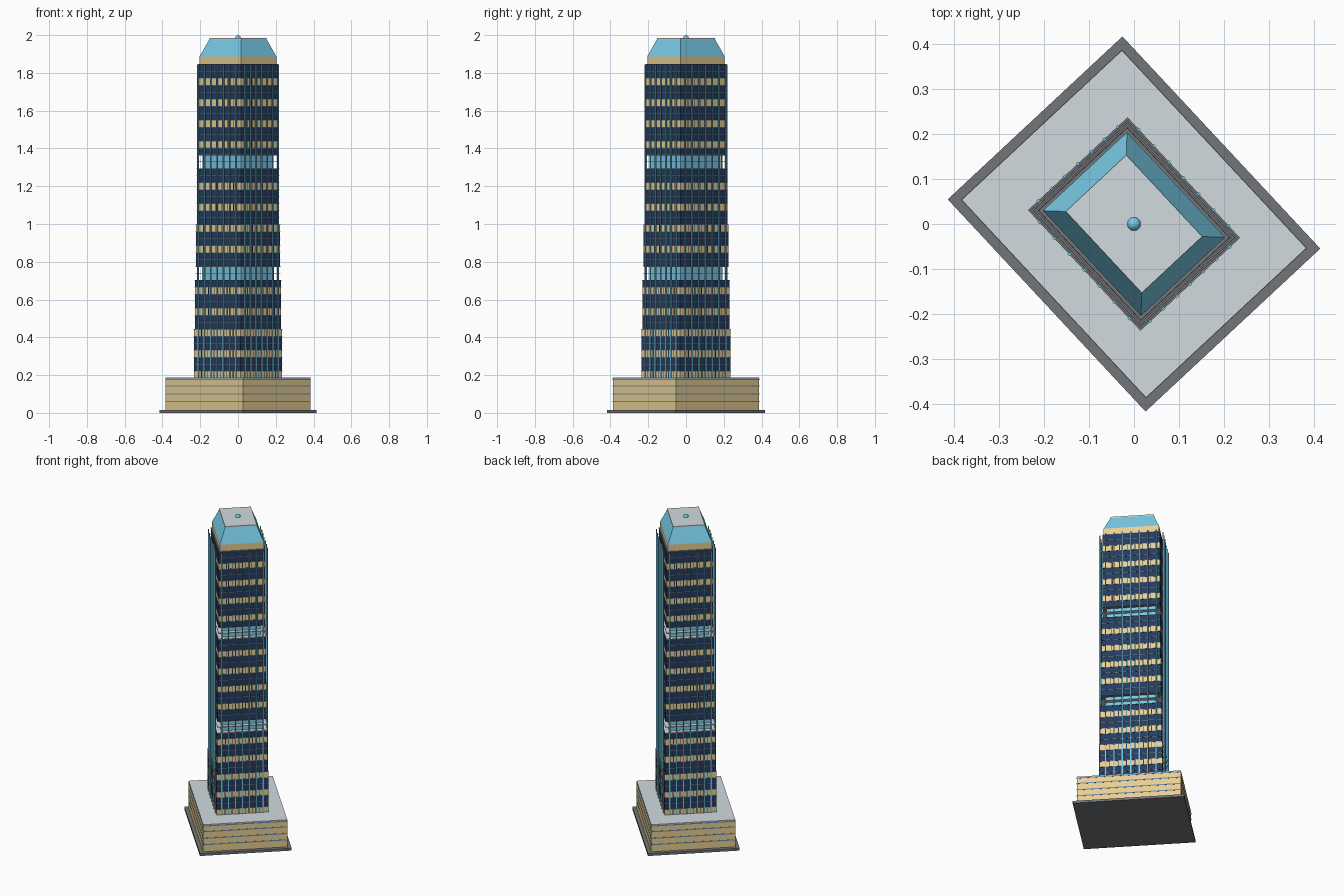
import bpy
import bmesh
import math

cube = bpy.data.objects.get("Cube")
if cube:
    bpy.data.objects.remove(cube, do_unlink=True)

TURN = math.radians(43)


def material(name, *srgb):
    lin = [c / 12.92 if c < 0.04 else ((c + 0.055) / 1.055) ** 2.4 for c in srgb]
    mat = bpy.data.materials.new(name)
    mat.use_nodes = True
    mat.diffuse_color = (*lin, 1)
    bsdf = mat.node_tree.nodes["Principled BSDF"]
    bsdf.inputs["Base Color"].default_value = (*lin, 1)
    return mat


TAN = material("sandstone", 0.92, 0.82, 0.59)
NAVY = material("navy glass", 0.14, 0.23, 0.37)
TEAL = material("sky glass", 0.47, 0.79, 0.90)
ROOF = material("pale grey roof", 0.82, 0.86, 0.88)
DARK = material("charcoal stone", 0.45, 0.46, 0.47)
STRIPE = material("slate blue glass", 0.42, 0.54, 0.68)


def block(bm, z0, z1, low, high=None):
    """Four-sided block; low and high are (x0, x1, y0, y1) rectangles."""
    rings = []
    for z, (x0, x1, y0, y1) in ((z0, low), (z1, high or low)):
        rings.append([bm.verts.new((x, y, z))
                      for x, y in ((x0, y0), (x1, y0), (x1, y1), (x0, y1))])
    a, b = rings
    bm.faces.new(a[::-1])
    bm.faces.new(b)
    for i in range(4):
        j = (i + 1) % 4
        bm.faces.new((a[i], a[j], b[j], b[i]))


def rect(hx, hy, grow=0.0):
    return (-hx - grow, hx + grow, -hy - grow, hy + grow)


def finish(bm, name, mat):
    bmesh.ops.recalc_face_normals(bm, faces=bm.faces)
    mesh = bpy.data.meshes.new(name)
    bm.to_mesh(mesh)
    bm.free()
    mesh.materials.append(mat)
    obj = bpy.data.objects.new(name, mesh)
    obj.rotation_euler.z = TURN
    bpy.context.collection.objects.link(obj)
    return obj


def single(name, mat, z0, z1, low, high=None):
    bm = bmesh.new()
    block(bm, z0, z1, low, high)
    return finish(bm, name, mat)


# Podium with thin glazing bands
PX, PY = 0.244, 0.301
single("ground_plate", DARK, 0, 0.015, rect(0.266, 0.323))
single("podium", TAN, 0.015, 0.182, rect(PX, PY))
single("podium_roof", ROOF, 0.182, 0.187, rect(PX, PY))
bm = bmesh.new()
for z in (0.06, 0.1, 0.142, 0.178):
    block(bm, z - 0.003, z + 0.003, rect(PX, PY, 0.001))
finish(bm, "podium_window_bands", STRIPE)

# Tower dimensions: the walls step inward in small stages
HX, HY = 0.151, 0.183
BASE, FLOOR, COUNT = 0.185, 0.0369, 45
TOP = BASE + FLOOR * COUNT
RECESSED = (14, 15, 30, 31)
STEPS = (7, 14, 22, 30)


def inset(k):
    return -0.004 * sum(k >= s for s in STEPS)


def upright(bm, z0, z1, t, side, along_x, d, width, near, far):
    """Vertical strip on one wall, at fraction t of the wall's half width."""
    hx, hy = HX + d, HY + d
    span, wall = (hx, hy) if along_x else (hy, hx)
    a, b = sorted((side * (wall + near), side * (wall + far)))
    strip = (t * span - width / 2, t * span + width / 2)
    block(bm, z0, z1, strip + (a, b) if along_x else (a, b) + strip)


WALLS = [(along_x, side) for along_x in (True, False) for side in (-1, 1)]
FINS, REACH = 7, 0.8

# Floors: two navy floors between sandstone ones, with two recessed levels
tan_bm, navy_bm, recess_bm, ledge_bm, deck_bm, post_bm = [bmesh.new() for _ in range(6)]
for k in range(COUNT):
    z = BASE + k * FLOOR
    d = inset(k)
    if k in RECESSED:
        block(recess_bm, z, z + FLOOR, rect(HX, HY, d - 0.023))
    else:
        block(tan_bm if k % 3 == 0 else navy_bm, z, z + FLOOR, rect(HX, HY, d - 0.001))
    # Window posts centred between the fins of the sandstone floors
    if k % 3 == 0 and k not in RECESSED:
        for along_x, side in WALLS:
            for i in range(FINS - 1):
                t = REACH * ((2 * i + 1) / (FINS - 1) - 1)
                upright(post_bm, z, z + FLOOR, t, side, along_x, d, 0.004, -0.003, 0)
    if k in RECESSED:
        block(deck_bm, z - 0.0015, z + 0.003, rect(HX, HY, d + 0.001))
    if k and k not in (15, 31):
        block(ledge_bm, z - 0.002, z + 0.001, rect(HX, HY, inset(k - 1) + 0.0005))
block(ledge_bm, TOP - 0.002, TOP + 0.001, rect(HX, HY, inset(COUNT)))
finish(tan_bm, "sandstone_floors", TAN)
finish(navy_bm, "navy_floors", NAVY)
finish(recess_bm, "recessed_floors", TEAL)
finish(ledge_bm, "floor_ledges", DARK)
finish(deck_bm, "terrace_decks", ROOF)
finish(post_bm, "window_posts", NAVY)

# Full-height fins standing straight in front of the stepped walls
bm = bmesh.new()
for along_x, side in WALLS:
    for i in range(FINS):
        t = REACH * (2 * i / (FINS - 1) - 1)
        upright(bm, BASE, TOP, t, side, along_x, 0, 0.007, -0.003, 0.003)
finish(bm, "facade_fins", TEAL)

# Crown with sloped glass, flat roof and small dome
CX, CY = 0.128, 0.160
single("crown_band", TAN, TOP, 1.888, rect(CX, CY))
single("crown_glass", TEAL, 1.888, 1.978, rect(CX, CY), rect(0.092, 0.124))
single("crown_roof", ROOF, 1.978, 1.985, rect(0.092, 0.124))
bm = bmesh.new()
bmesh.ops.create_uvsphere(bm, u_segments=20, v_segments=12, radius=0.015)
bmesh.ops.translate(bm, verts=bm.verts, vec=(0, 0, 1.985))
ball = finish(bm, "roof_dome", TEAL)
for poly in ball.data.polygons:
    poly.use_smooth = True
